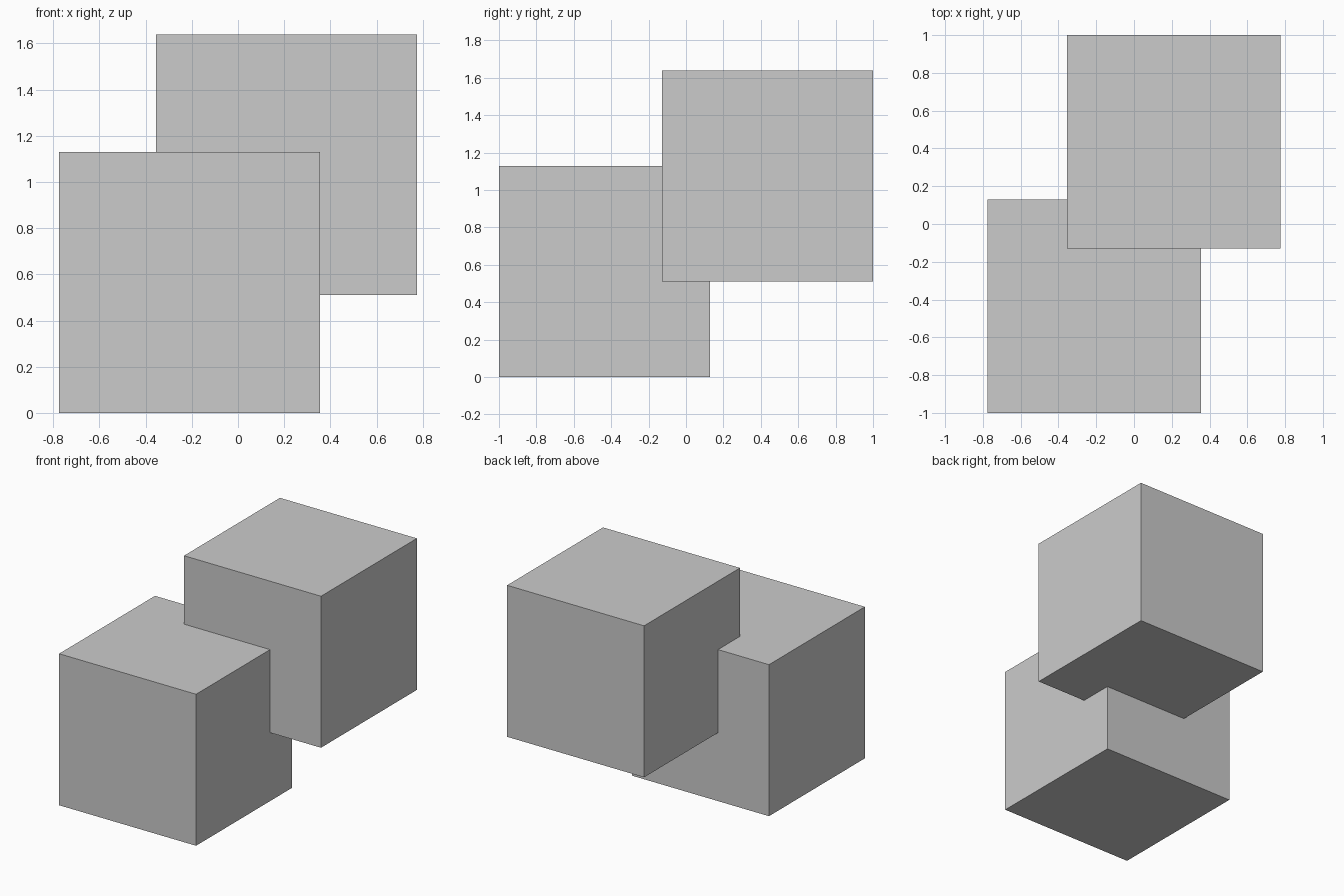
import bpy

if "Cube" in bpy.data.objects:
    bpy.data.objects.remove(bpy.data.objects["Cube"])

SIDE = 1.129


def cube(name, center):
    bpy.ops.mesh.primitive_cube_add(size=SIDE, location=center)
    bpy.context.object.name = name


# Two equal interlocking cubes, offset diagonally
h = SIDE / 2
cube("lower_front_cube", (-0.21, -1 + h, h))
cube("upper_back_cube", (0.21, 1 - h, 0.51 + h))
